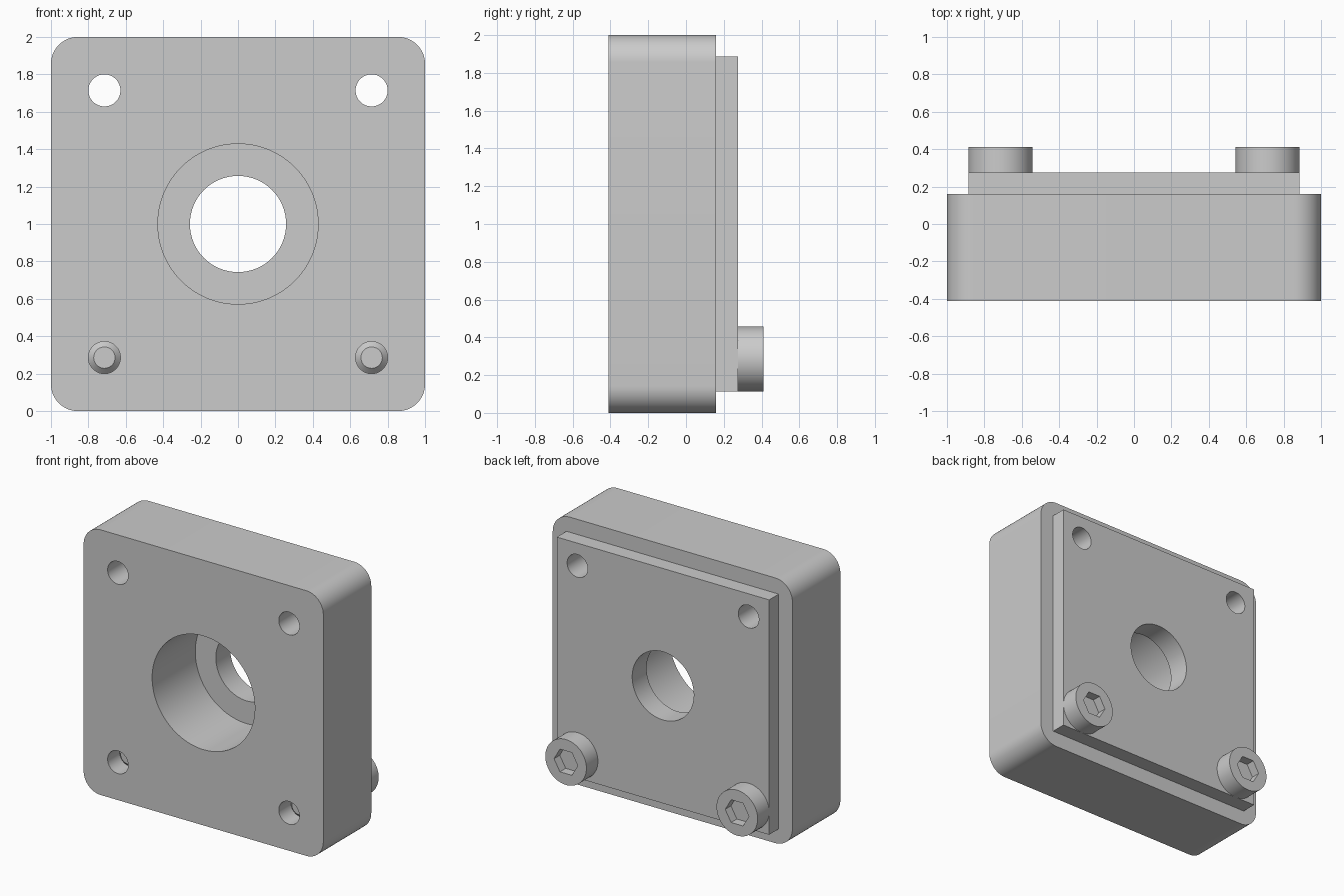
import bpy
import bmesh
from math import sin, cos, pi, radians

default_cube = bpy.data.objects.get("Cube")
if default_cube:
    bpy.data.objects.remove(default_cube, do_unlink=True)

# Layout: one step is 2/35 of a unit
STEP = 2 / 35
FRONT = -7.2 * STEP
BODY_BACK = FRONT + 10 * STEP
PLATE_BACK = BODY_BACK + 2 * STEP
HEAD_BACK = PLATE_BACK + 2.4 * STEP
MID = 1.0
SPACING = 12.5 * STEP
SCREW_R = 1.5 * STEP

grey = bpy.data.materials.new("light grey")
grey.use_nodes = True
COLOUR = (0.6, 0.6, 0.6, 1)
grey.diffuse_color = COLOUR
grey.node_tree.nodes["Principled BSDF"].inputs["Base Color"].default_value = COLOUR


def circle(r, x=0, z=MID, sides=64):
    return [(x + r * cos(2 * pi * i / sides), z + r * sin(2 * pi * i / sides))
            for i in range(sides)]


def rounded_square(half, r, steps=12):
    points = []
    for quarter, (sx, sz) in enumerate([(1, 1), (-1, 1), (-1, -1), (1, -1)]):
        for i in range(steps + 1):
            a = (quarter + i / steps) * pi / 2
            points.append((sx * (half - r) + r * cos(a),
                           MID + sz * (half - r) + r * sin(a)))
    return points


def square(half):
    return [(sx * half, MID + sz * half)
            for sx, sz in [(1, 1), (-1, 1), (-1, -1), (1, -1)]]


def loft(name, sections):
    """Solid through (y, outline) sections, capped at both ends."""
    bm = bmesh.new()
    rings = [[bm.verts.new((x, y, z)) for x, z in outline]
             for y, outline in sections]
    for a, b in zip(rings, rings[1:]):
        for i in range(len(a)):
            j = (i + 1) % len(a)
            bm.faces.new((a[i], a[j], b[j], b[i]))
    bm.faces.new(rings[0])
    bm.faces.new(rings[-1])
    bmesh.ops.recalc_face_normals(bm, faces=bm.faces)
    mesh = bpy.data.meshes.new(name)
    bm.to_mesh(mesh)
    bm.free()
    obj = bpy.data.objects.new(name, mesh)
    bpy.context.collection.objects.link(obj)
    mesh.materials.append(grey)
    return obj


def activate(obj):
    for other in bpy.context.selected_objects:
        other.select_set(False)
    obj.select_set(True)
    bpy.context.view_layer.objects.active = obj


def cut(obj, outline, y0, y1):
    cutter = loft("cutter", [(y0, outline), (y1, outline)])
    cutter.hide_render = True
    activate(obj)
    mod = obj.modifiers.new("cut", 'BOOLEAN')
    mod.operation = 'DIFFERENCE'
    mod.solver = 'EXACT'
    mod.object = cutter
    bpy.ops.object.modifier_apply(modifier=mod.name)
    bpy.data.objects.remove(cutter, do_unlink=True)


def finish(obj):
    activate(obj)
    bpy.ops.object.shade_smooth_by_angle(angle=radians(30))


# Rounded housing block and raised square back plate
outline = rounded_square(1, 2.5 * STEP)
housing = loft("housing", [(FRONT, outline), (BODY_BACK, outline)])
outline = square(15.5 * STEP)
back_plate = loft("back_plate", [(BODY_BACK, outline), (PLATE_BACK, outline)])

# Stepped centre bore
cut(housing, circle(7.5 * STEP, sides=96), FRONT - 1, FRONT + 9 * STEP)
for part in (housing, back_plate):
    cut(part, circle(4.5 * STEP, sides=96), -1, 1)
    # Four mounting holes
    for sx in (-1, 1):
        for sz in (-1, 1):
            cut(part, circle(SCREW_R, sx * SPACING, MID + sz * SPACING), -1, 1)
    finish(part)

# Two lower socket screws with chamfered tips
TIP = PLATE_BACK - 10 * STEP
CHAMFER = STEP / 2
for side, sx in (("left", 1), ("right", -1)):
    x, z = sx * SPACING, MID - SPACING
    profile = [(TIP, SCREW_R - CHAMFER), (TIP + CHAMFER, SCREW_R),
               (PLATE_BACK, SCREW_R), (PLATE_BACK, 2 * SCREW_R),
               (HEAD_BACK, 2 * SCREW_R)]
    screw = loft(side + "_screw", [(y, circle(r, x, z)) for y, r in profile])
    cut(screw, circle(3 * STEP / 3 ** 0.5, x, z, 6), HEAD_BACK - 1.2 * STEP, 1)
    finish(screw)
